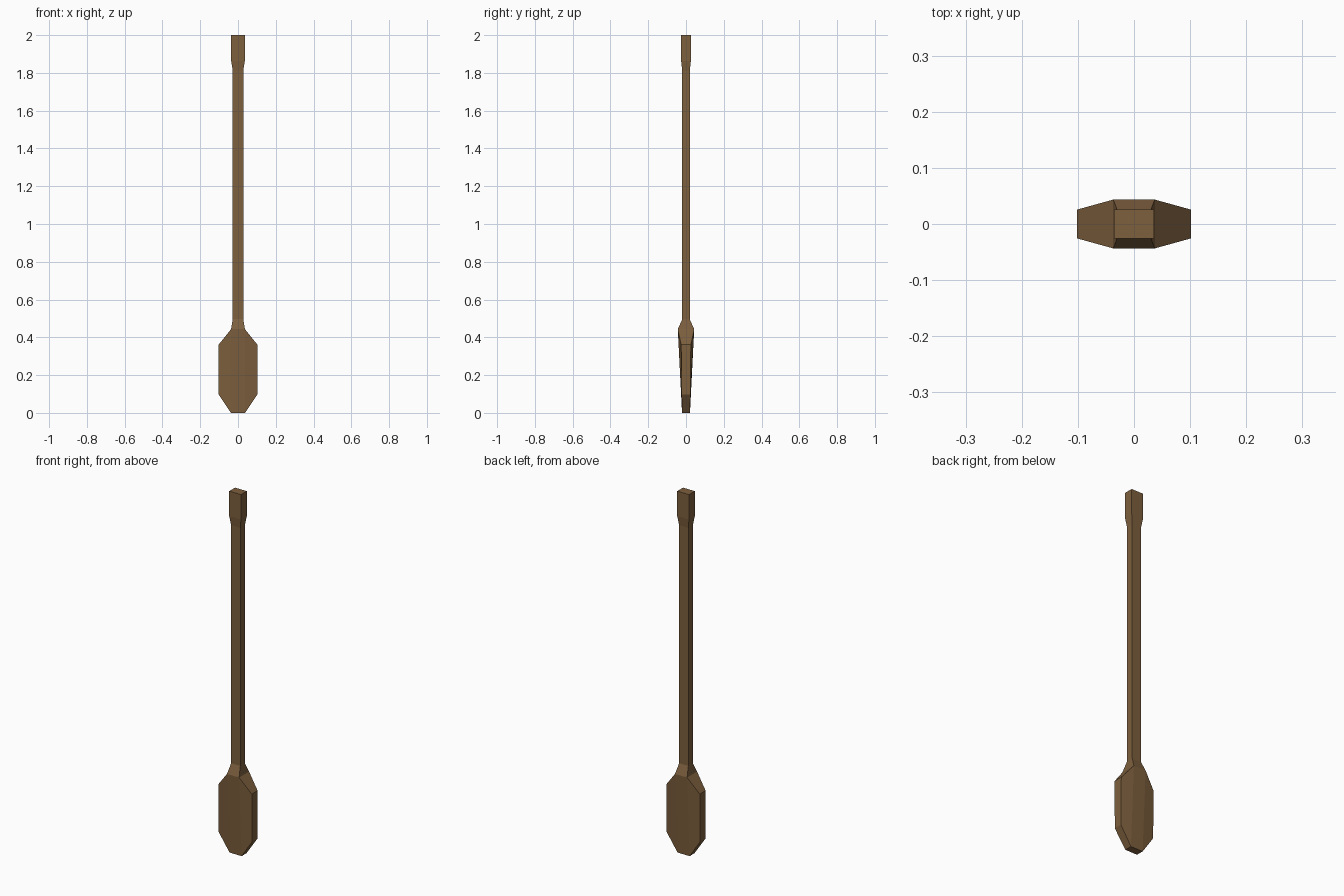
import bpy, bmesh

if "Cube" in bpy.data.objects:
    bpy.data.objects.remove(bpy.data.objects["Cube"])

wood = bpy.data.materials.new("brown wood")
wood.diffuse_color = (0.205, 0.115, 0.048, 1)
wood.use_nodes = True
wood.node_tree.nodes["Principled BSDF"].inputs["Base Color"].default_value = wood.diffuse_color

# Rectangular sections up the paddle: (z, half width x, half depth y)
SECTIONS = [
    (0.00, 0.037, 0.021),    # blade tip
    (0.443, 0.037, 0.0435),  # blade shoulder
    (0.496, 0.028, 0.020),   # shaft bottom
    (1.812, 0.028, 0.020),   # shaft top
    (1.862, 0.036, 0.0255),  # grip bottom
    (2.00, 0.036, 0.0255),   # grip top
]
CORNERS = [(-1, -1), (1, -1), (1, 1), (-1, 1)]

bm = bmesh.new()
rings = [[bm.verts.new((sx * hx, sy * hy, z)) for sx, sy in CORNERS]
         for z, hx, hy in SECTIONS]

# Skin the sections, remembering the two sides of the blade
blade_sides = []
for level, (low, high) in enumerate(zip(rings, rings[1:])):
    for i in range(4):
        j = (i + 1) % 4
        face = bm.faces.new((low[i], low[j], high[j], high[i]))
        if level == 0 and i in (1, 3):
            blade_sides.append(face)
bm.faces.new(rings[0][::-1])
bm.faces.new(rings[-1])

# Pull the blade sides outward into narrower, shorter edges
for face in bmesh.ops.extrude_discrete_faces(bm, faces=blade_sides)["faces"]:
    for v in face.verts:
        upper = v.co.z > 0.2
        v.co = (0.102 if v.co.x > 0 else -0.102,
                (0.0255 if upper else 0.023) * (1 if v.co.y > 0 else -1),
                0.362 if upper else 0.097)

bmesh.ops.recalc_face_normals(bm, faces=bm.faces)
mesh = bpy.data.meshes.new("paddle")
bm.to_mesh(mesh)
bm.free()
mesh.materials.append(wood)
bpy.context.collection.objects.link(bpy.data.objects.new("paddle", mesh))
